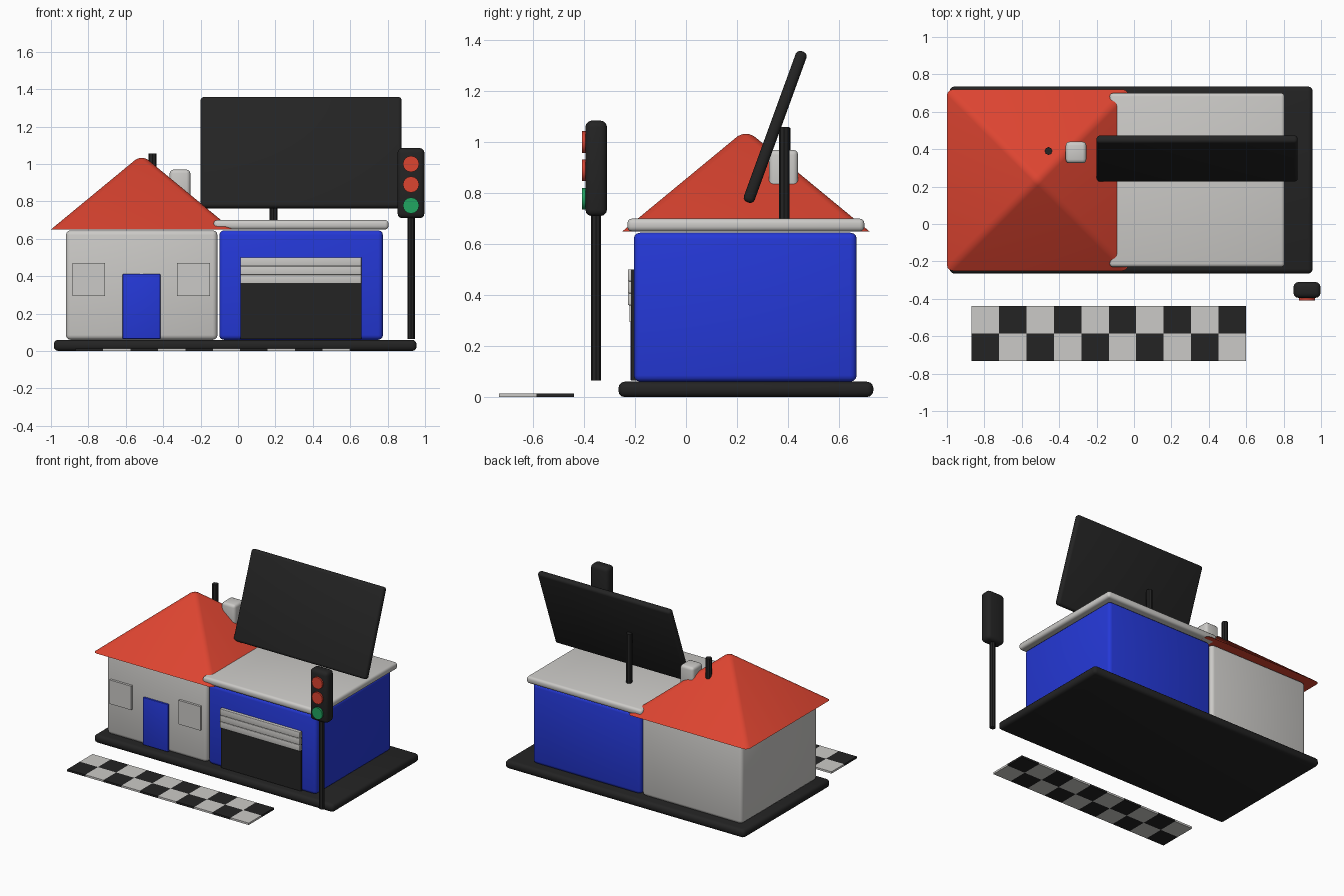
import bpy, bmesh, math
from mathutils import Matrix, Vector

if "Cube" in bpy.data.objects:
    bpy.data.objects.remove(bpy.data.objects["Cube"], do_unlink=True)


def material(name, r, g, b):
    m = bpy.data.materials.new(name)
    m.use_nodes = True
    m.diffuse_color = (r, g, b, 1)
    m.node_tree.nodes["Principled BSDF"].inputs["Base Color"].default_value = (r, g, b, 1)
    return m


white = material("white", 0.6, 0.59, 0.57)
black = material("black", 0.017, 0.017, 0.017)
red = material("red", 0.72, 0.058, 0.03)
blue = material("blue", 0.018, 0.04, 0.68)
green = material("green", 0.015, 0.38, 0.12)


def finish(bm, name, *mats):
    bmesh.ops.recalc_face_normals(bm, faces=bm.faces[:])
    mesh = bpy.data.meshes.new(name)
    bm.to_mesh(mesh)
    bm.free()
    for m in mats:
        mesh.materials.append(m)
    ob = bpy.data.objects.new(name, mesh)
    bpy.context.collection.objects.link(ob)
    bpy.ops.object.select_all(action='DESELECT')
    ob.select_set(True)
    bpy.context.view_layer.objects.active = ob
    bpy.ops.object.shade_smooth_by_angle(angle=math.radians(40))
    return ob


def box(name, mat, x, y, z, bevel=0.0):
    """Box spanning the given (low, high) ranges, with rounded edges."""
    bm = bmesh.new()
    bmesh.ops.create_cube(bm, size=1)
    for v in bm.verts:
        v.co = Vector([(lo + hi) / 2 + c * (hi - lo) for c, (lo, hi) in zip(v.co, (x, y, z))])
    if bevel:
        bmesh.ops.bevel(bm, geom=bm.edges[:], offset=bevel, segments=3,
                        profile=0.5, affect='EDGES', clamp_overlap=True)
    return finish(bm, name, mat)


def rod(name, mat, base, length, radius, sides, axis='Z'):
    bm = bmesh.new()
    bmesh.ops.create_cone(bm, cap_ends=True, segments=sides, radius1=radius,
                          radius2=radius, depth=length)
    bmesh.ops.translate(bm, verts=bm.verts, vec=(0, 0, length / 2))
    if axis == 'Y':
        bmesh.ops.rotate(bm, verts=bm.verts, matrix=Matrix.Rotation(math.pi / 2, 3, 'X'))
    bmesh.ops.translate(bm, verts=bm.verts, vec=base)
    return finish(bm, name, mat)


# Ground slab and the two building blocks
box("base_slab", black, (-0.985, 0.955), (-0.265, 0.735), (0, 0.06), 0.024)
box("house_walls", white, (-0.92, -0.11), (-0.205, 0.67), (0.06, 0.645), 0.025)
box("garage_walls", blue, (-0.10, 0.775), (-0.205, 0.67), (0.06, 0.645), 0.025)

# Pyramid roof with softened ridges
bm = bmesh.new()
eaves = [bm.verts.new((x, y, 0.65)) for x, y in
         ((-1, -0.25), (-0.03, -0.25), (-0.03, 0.72), (-1, 0.72))]
apex = bm.verts.new((-0.515, 0.235, 1.05))
bm.faces.new(eaves)
for i in range(4):
    bm.faces.new((eaves[i], eaves[(i + 1) % 4], apex))
bmesh.ops.bevel(bm, geom=list(apex.link_edges), offset=0.025, segments=3,
                profile=0.5, affect='EDGES', clamp_overlap=True)
finish(bm, "house_roof", red)

# Garage roof, chimney and pipe
box("garage_roof", white, (-0.13, 0.805), (-0.23, 0.70), (0.65, 0.70), 0.018)
box("chimney", white, (-0.365, -0.255), (0.325, 0.44), (0.78, 0.97), 0.02)
rod("roof_pipe", black, (-0.457, 0.39, 0.7), 0.355, 0.021, 8)

# House front: door and windows
box("house_door", blue, (-0.617, -0.415), (-0.218, -0.19), (0.065, 0.412), 0.004)
for side, x in (("right", -0.885), ("left", -0.325)):
    box(side + "_window", white, (x, x + 0.175), (-0.222, -0.19), (0.295, 0.47))

# Garage opening with a half-raised slatted shutter
box("garage_opening", black, (0.013, 0.66), (-0.215, -0.19), (0.065, 0.5))
for i in range(3):
    z = 0.36 + i * 0.047
    box("shutter_slat_%d" % (i + 1), white, (0.013, 0.66), (-0.228, -0.2), (z, z + 0.047), 0.004)

# Tilted rooftop screen on a post
screen = box("screen", black, (-0.5375, 0.5375), (-0.0225, 0.0225), (-0.315, 0.315), 0.018)
screen.location = (0.3375, 0.35, 1.06)
screen.rotation_euler.x = math.radians(-20)
rod("screen_post", black, (0.19, 0.385, 0.69), 0.37, 0.021, 8)

# Traffic light
rod("light_pole", black, (0.925, -0.353, 0.065), 0.67, 0.02, 8)
box("light_housing", black, (0.853, 0.997), (-0.395, -0.31), (0.71, 1.085), 0.026)
for name, mat, z in (("top", red, 1.0), ("middle", red, 0.89), ("bottom", green, 0.778)):
    rod(name + "_lamp", mat, (0.925, -0.38, z), 0.028, 0.043, 16, 'Y')

# Chequered strip on the ground
cols, rows, size, depth = 10, 2, 0.147, 0.147
bm = bmesh.new()
for c in range(cols):
    for r in range(rows):
        cell = bmesh.ops.create_cube(bm, size=1)["verts"]
        bmesh.ops.scale(bm, verts=cell, vec=(size, depth, 0.014))
        bmesh.ops.translate(bm, verts=cell, vec=(-0.87 + (c + 0.5) * size,
                                                 -0.733 + (r + 0.5) * depth, 0.007))
        for f in {f for v in cell for f in v.link_faces}:
            f.material_index = (c + r + 1) % 2
finish(bm, "chequered_strip", white, black)
